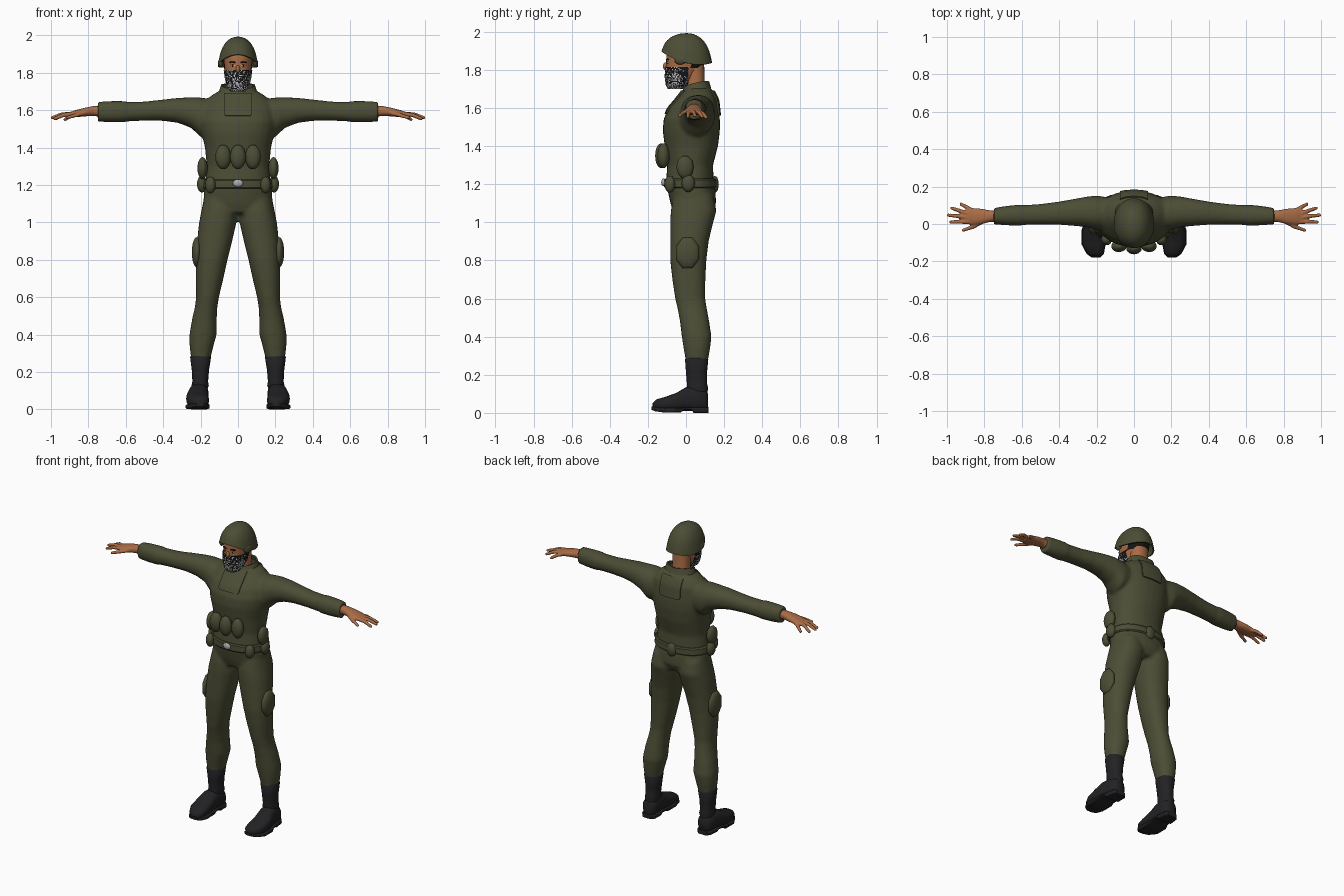
import bpy, bmesh, math, random
from mathutils import Vector, Matrix
from mathutils.bvhtree import BVHTree

random.seed(4)
if "Cube" in bpy.data.objects:
    bpy.data.objects.remove(bpy.data.objects["Cube"])


def material(name, r, g, b):
    m = bpy.data.materials.new(name)
    m.use_nodes = True
    m.diffuse_color = (r, g, b, 1)
    bsdf = m.node_tree.nodes["Principled BSDF"]
    bsdf.inputs["Base Color"].default_value = (r, g, b, 1)
    bsdf.inputs["Roughness"].default_value = 0.8
    return m


OLIVE = material("olive_cloth", 0.073, 0.075, 0.036)
SKIN = material("skin", 0.40, 0.15, 0.06)
BLACK = material("black_leather", 0.016, 0.016, 0.018)
DARK = material("black_fabric", 0.008, 0.008, 0.009)
PALE = material("pale_print", 0.55, 0.55, 0.56)
STEEL = material("steel", 0.40, 0.41, 0.43)


def circle(n, power):
    """Unit superellipse points."""
    for i in range(n):
        c, s = math.cos(math.tau * i / n), math.sin(math.tau * i / n)
        yield (math.copysign(abs(c) ** (2 / power), c),
               math.copysign(abs(s) ** (2 / power), s))


def loft(bm, rings, axis="z", side=1, n=28, power=2.2, caps=True):
    """Rings are (position, centre a, centre b, radius a, radius b)."""
    loops = []
    for p, a, b, ra, rb in rings:
        loop = []
        for c, s in circle(n, power):
            u, v = a + ra * c, b + rb * s
            x, y, z = {"x": (p, u, v), "y": (u, p, v), "z": (u, v, p)}[axis]
            loop.append(bm.verts.new((x * side, y, z)))
        loops.append(loop)
    for lo, hi in zip(loops, loops[1:]):
        for i in range(n):
            j = (i + 1) % n
            bm.faces.new((lo[i], lo[j], hi[j], hi[i]))
    if caps:
        bm.faces.new(loops[0])
        bm.faces.new(loops[-1])


def finish(bm, name, *mats, voxel=0, smooth=0, thick=0, angle=50):
    bmesh.ops.recalc_face_normals(bm, faces=bm.faces)
    me = bpy.data.meshes.new(name)
    bm.to_mesh(me)
    bm.free()
    ob = bpy.data.objects.new(name, me)
    bpy.context.collection.objects.link(ob)
    if voxel:
        r = ob.modifiers.new("fuse", "REMESH")
        r.mode, r.voxel_size = "VOXEL", voxel
        s = ob.modifiers.new("soften", "SMOOTH")
        s.factor, s.iterations = 0.5, smooth
    if thick:
        s = ob.modifiers.new("thickness", "SOLIDIFY")
        s.thickness, s.offset = thick, 0
    if voxel or thick:
        dg = bpy.context.evaluated_depsgraph_get()
        new = bpy.data.meshes.new_from_object(ob.evaluated_get(dg))
        ob.modifiers.clear()
        ob.data = new
    if not ob.data.materials:
        for m in mats:
            ob.data.materials.append(m)
    bpy.ops.object.select_all(action="DESELECT")
    ob.select_set(True)
    bpy.context.view_layer.objects.active = ob
    bpy.ops.object.shade_smooth_by_angle(angle=math.radians(angle))
    return ob


def ellipsoid(name, loc, size, mat, yaw=0, seg=20):
    """Rounded pad whose pole points outward along the yawed y axis."""
    bm = bmesh.new()
    bmesh.ops.create_uvsphere(bm, u_segments=seg, v_segments=10, radius=1)
    bm.transform(Matrix.Translation(loc) @ Matrix.Rotation(yaw, 4, "Z")
                 @ Matrix.Diagonal((*size, 1)) @ Matrix.Rotation(math.pi / 2, 4, "X")
                 @ Matrix.Rotation(math.pi / seg, 4, "Z"))
    return finish(bm, name, mat)


# Uniform: torso, legs and sleeves fused into one garment
bm = bmesh.new()
loft(bm, [(1.05, 0, .035, .14, .10), (1.10, 0, .038, .185, .12), (1.16, 0, .03, .183, .125),
          (1.22, 0, .02, .175, .125), (1.30, 0, .022, .167, .12), (1.40, 0, .028, .177, .14),
          (1.48, 0, .028, .195, .15), (1.54, 0, .03, .205, .148), (1.60, 0, .04, .20, .132),
          (1.64, 0, .055, .185, .112), (1.68, 0, .062, .14, .088), (1.71, 0, .06, .09, .066)])
for s in (1, -1):
    loft(bm, [(1.14, .095, .04, .085, .105), (1.06, .10, .04, .096, .12), (1.0, .108, .03, .10, .113),
              (.9, .125, .018, .094, .101), (.8, .14, .012, .084, .095), (.7, .152, .015, .074, .087),
              (.6, .163, .022, .061, .079), (.55, .17, .032, .06, .077), (.48, .18, .045, .066, .077),
              (.4, .187, .056, .073, .078), (.34, .195, .057, .064, .07), (.26, .2, .057, .049, .056)],
         side=s)
    loft(bm, [(.12, .06, 1.565, .08, .09), (.2, .06, 1.562, .092, .106), (.25, .065, 1.587, .082, .082),
              (.32, .062, 1.599, .072, .067), (.4, .058, 1.6, .062, .057), (.5, .052, 1.595, .055, .051),
              (.59, .048, 1.592, .053, .052), (.61, .047, 1.592, .057, .057), (.68, .045, 1.592, .052, .057),
              (.75, .042, 1.592, .044, .053)], "x", s)
uniform = finish(bm, "uniform", OLIVE, voxel=.011, smooth=4, angle=60)

# Yoke panels laid over the chest and the upper back
tree = BVHTree.FromObject(uniform, bpy.context.evaluated_depsgraph_get())
for name, facing, low in (("chest_panel", -1, 1.57), ("back_panel", 1, 1.56)):
    bm = bmesh.new()
    cols, rows = 12, 10
    grid = []
    for r in range(rows + 1):
        z = low + (1.69 - low) * r / rows
        row = []
        for c in range(cols + 1):
            x = (c / cols - .5) * (.15 - .015 * (r == 0))
            hit = tree.ray_cast(Vector((x, facing, z)), Vector((0, -facing, 0)))[0]
            row.append(bm.verts.new((x, hit.y + facing * .004, z)))
        grid.append(row)
    for a, b in zip(grid, grid[1:]):
        for c in range(cols):
            bm.faces.new((a[c], a[c + 1], b[c + 1], b[c]))
    finish(bm, name, OLIVE, thick=.009)

# Standing collar, higher at the sides and back
bm = bmesh.new()
loft(bm, [(1.66, 0, .06, .115, .085), (1.69, 0, .058, .1, .072), (1.72, 0, .056, .086, .062)],
     n=40, caps=False)
for v in bm.verts:
    if v.co.z > 1.71:
        v.co.z += .25 * (v.co.y - .056) + .15 * abs(v.co.x)
finish(bm, "collar", OLIVE, thick=.01)

# Belt, buckle and pouches
bm = bmesh.new()
loft(bm, [(1.18, 0, .022, .183, .13), (1.187, 0, .022, .19, .137), (1.223, 0, .022, .188, .136),
          (1.23, 0, .022, .18, .13)], n=48)
finish(bm, "belt", OLIVE, angle=35)
ellipsoid("buckle", (0, -.118, 1.21), (.028, .012, .022), STEEL, seg=8)
for x in (-.08, 0, .08):
    ellipsoid("magazine_pouch", (x, -.13 + abs(x) * .15, 1.35), (.042, .032, .066), OLIVE, -x)
ellipsoid("rear_pouch", (0, .152, 1.2), (.034, .02, .044), OLIVE)
for s in (1, -1):
    ellipsoid("front_belt_pouch", (s * .148, -.085, 1.2), (.03, .026, .045), OLIVE, s * .8)
    ellipsoid("side_belt_pouch", (s * .193, .012, 1.205), (.035, .026, .046), OLIVE, s * math.pi / 2)
    ellipsoid("hip_pouch", (s * .19, -.005, 1.29), (.046, .027, .062), OLIVE, s * math.pi / 2, 10)
    ellipsoid("thigh_pad", (s * .22, .008, .84), (.066, .027, .088), OLIVE, s * math.pi / 2, 8)

# Boots
for s in (1, -1):
    bm = bmesh.new()
    loft(bm, [(.05, .205, .055, .045, .058), (.11, .203, .06, .041, .053), (.13, .202, .06, .046, .056),
              (.15, .202, .058, .042, .053), (.21, .201, .055, .046, .055), (.28, .2, .056, .056, .061),
              (.287, .2, .056, .052, .057)], side=s)
    finish(bm, "boot_shaft", BLACK)
    bm = bmesh.new()
    loft(bm, [(.115, .205, .06, .028, .04), (.1, .205, .065, .045, .055), (.05, .207, .073, .05, .063),
              (0, .212, .073, .053, .062), (-.05, .217, .058, .06, .047), (-.11, .215, .048, .06, .036),
              (-.155, .207, .042, .045, .029), (-.175, .203, .036, .022, .015)], "y", s, power=2.6)
    finish(bm, "boot_foot", BLACK)
    bm = bmesh.new()
    loft(bm, [(.118, .205, .015, .035, .015), (.1, .205, .015, .05, .015), (.04, .208, .015, .054, .015),
              (.03, .209, .022, .055, .008), (-.01, .213, .022, .06, .008), (-.03, .216, .014, .064, .013),
              (-.11, .216, .014, .064, .013), (-.16, .207, .02, .046, .012), (-.18, .203, .025, .022, .009)],
         "y", s, power=5)
    finish(bm, "boot_sole", BLACK, angle=35)

# Hands: palm plus five tapering fingers
fingers = [((.80, .02, 1.59), (.86, -.015, 1.575), (.912, -.033, 1.56)),
           ((.88, .012, 1.58), (.93, .012, 1.575), (.98, .01, 1.555)),
           ((.88, .032, 1.58), (.94, .042, 1.578), (.993, .047, 1.56)),
           ((.88, .052, 1.58), (.93, .07, 1.576), (.975, .085, 1.555)),
           ((.86, .066, 1.58), (.895, .09, 1.57), (.925, .106, 1.55))]
for s in (1, -1):
    bm = bmesh.new()
    loft(bm, [(.71, .042, 1.592, .03, .03), (.77, .042, 1.596, .031, .027), (.82, .04, 1.59, .042, .023),
              (.87, .04, 1.581, .046, .019), (.9, .04, 1.577, .036, .012)], "x", s)
    for joints in fingers:
        pts = [Vector(p) for p in joints]
        for k in range(21):
            t = k / 10
            i = min(int(t), 1)
            p = pts[i].lerp(pts[i + 1], t - i)
            p.x *= s
            bmesh.ops.create_icosphere(bm, subdivisions=2, radius=.0135 - .002 * t,
                                       matrix=Matrix.Translation(p))
    finish(bm, "hand", SKIN, voxel=.005, smooth=3, angle=60)

# Head and neck
SKULL = [(1.70, -.05, .035, .04), (1.72, -.045, .05, .055), (1.76, -.03, .063, .076),
         (1.80, -.015, .069, .09), (1.84, -.004, .073, .1), (1.88, 0, .076, .103), (1.93, 0, .07, .095)]


def skull_ring(z, grow=0):
    for (z0, *a), (z1, *b) in zip(SKULL, SKULL[1:]):
        if z <= z1 + 1e-6:
            cy, rx, ry = (p + (q - p) * (z - z0) / (z1 - z0) for p, q in zip(a, b))
            return z, 0, cy, rx + grow, ry + grow


bm = bmesh.new()
loft(bm, [skull_ring(1.70 + .01 * i) for i in range(24)], n=40)
finish(bm, "head", SKIN, angle=70)
bm = bmesh.new()
loft(bm, [(1.66, 0, .055, .06, .055), (1.75, 0, .047, .055, .05), (1.86, 0, .04, .058, .055)])
finish(bm, "neck", SKIN)
ellipsoid("nose", (0, -.108, 1.82), (.011, .013, .02), SKIN)
for s in (1, -1):
    ellipsoid("eye", (s * .028, -.096, 1.838), (.013, .004, .006), PALE, s * .35)
    ellipsoid("iris", (s * .028, -.099, 1.838), (.006, .003, .006), DARK, s * .35)
    ellipsoid("eyebrow", (s * .03, -.097, 1.856), (.019, .005, .005), DARK, s * .35)

# Printed face mask: pale flecks scattered on black, denser towards the chin
bm = bmesh.new()
loft(bm, [skull_ring(1.70 + .0046 * i, .006) for i in range(26)], n=100)
bmesh.ops.delete(bm, geom=[f for f in bm.faces if f.calc_center_median().y > .012], context="FACES")
for f in bm.faces:
    c = f.calc_center_median()
    chance = .25 + 3.5 * max(0, 1.79 - c.z) - 4 * max(0, c.y + .06)
    f.material_index = int(random.random() < max(chance, .12))
finish(bm, "face_mask", DARK, PALE)

# Hair at the nape
bm = bmesh.new()
loft(bm, [skull_ring(1.81 + .01 * i, .006) for i in range(8)], n=40)
bmesh.ops.delete(bm, geom=[f for f in bm.faces if f.calc_center_median().y < .03], context="FACES")
finish(bm, "hair", DARK)

# Helmet: dome whose rim dips over the ears and nape
bm = bmesh.new()
loft(bm, [(i, 0, 0, 1, 1) for i in range(15)], n=48, power=2.1)
for v in bm.verts:
    u = v.co.z / 14.3 * math.pi / 2
    rim = 1.866 - .03 * v.co.y - .03 * v.co.x ** 2
    width = math.cos(u) ** .92 * (1 + .04 * max(0, 1 - 4 * u))
    v.co = (.1 * v.co.x * width, .004 + .124 * v.co.y * width, rim + (1.989 - rim) * math.sin(u))
bmesh.ops.delete(bm, geom=[f for f in bm.faces if len(f.verts) > 4 and f.calc_center_median().z < 1.9],
                 context="FACES_ONLY")
finish(bm, "helmet", OLIVE, thick=.008)
for s in (1, -1):
    ellipsoid("helmet_ear_pad", (s * .094, -.03, 1.852), (.032, .012, .024), OLIVE, s * 1.4)
